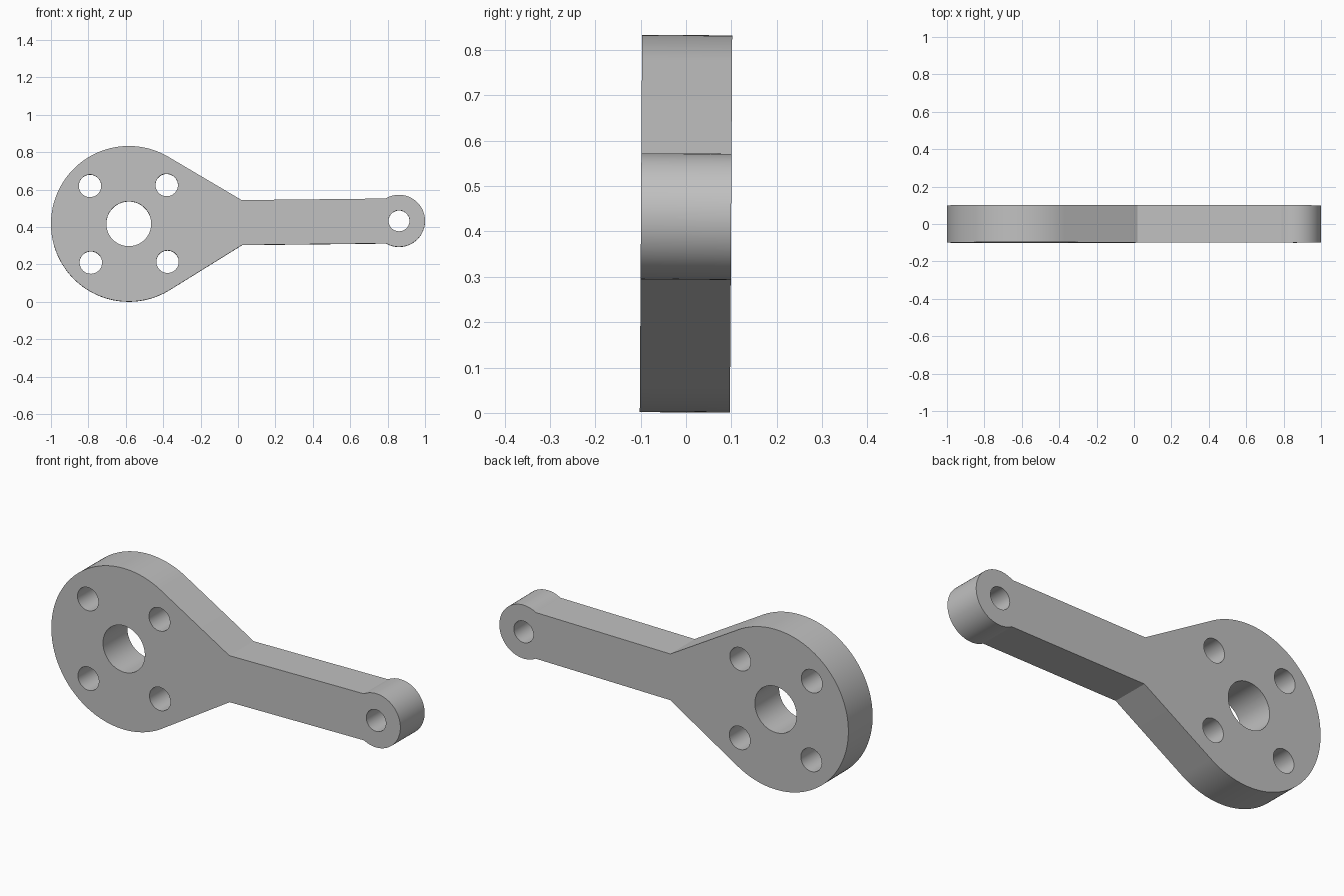
import bpy
import bmesh
from math import acos, asin, atan2, cos, hypot, pi, radians, sin
from mathutils import Matrix

HUB_R, TIP_R, TIP_X = 0.416, 0.139, 1.445
ARM_X, ARM_HALF, HALF_DEPTH = 0.605, 0.12, 0.0995

cube = bpy.data.objects.get("Cube")
if cube:
    bpy.data.objects.remove(cube, do_unlink=True)

metal = bpy.data.materials.new("plain grey metal")
colour = (0.53, 0.53, 0.53, 1)
metal.diffuse_color = colour
metal.use_nodes = True
metal.node_tree.nodes["Principled BSDF"].inputs["Base Color"].default_value = colour


def arc(cx, radius, start, end, steps):
    """Points on an arc centred on the part's long axis."""
    angles = [start + (end - start) * i / steps for i in range(steps + 1)]
    return [(cx + radius * cos(a), radius * sin(a)) for a in angles]


def add_prism(bm, outline, half):
    """Extrude a closed x-z outline symmetrically through y."""
    face = bm.faces.new([bm.verts.new((x, -half, z)) for x, z in outline])
    new = bmesh.ops.extrude_face_region(bm, geom=[face])["geom"]
    verts = [v for v in new if isinstance(v, bmesh.types.BMVert)]
    bmesh.ops.translate(bm, verts=verts, vec=(0, 2 * half, 0))


def make_object(name, bm):
    bmesh.ops.recalc_face_normals(bm, faces=bm.faces)
    mesh = bpy.data.meshes.new(name)
    bm.to_mesh(mesh)
    bm.free()
    mesh.materials.append(metal)
    obj = bpy.data.objects.new(name, mesh)
    bpy.context.collection.objects.link(obj)
    return obj


# Lever outline: round hub, tangent flanks, straight arm, round tip
tangent = atan2(ARM_HALF, ARM_X) + acos(HUB_R / hypot(ARM_X, ARM_HALF))
tip_angle = pi - asin(ARM_HALF / TIP_R)
outline = arc(0, HUB_R, tangent, 2 * pi - tangent, 96)
outline.append((ARM_X, -ARM_HALF))
outline += arc(TIP_X, TIP_R, -tip_angle, tip_angle, 56)
outline.append((ARM_X, ARM_HALF))
bm = bmesh.new()
add_prism(bm, outline, HALF_DEPTH)
lever = make_object("lever_arm", bm)

# Through holes: central bore, four bolt holes and tip hole
holes = [(0, 0, 0.12), (TIP_X, 0, 0.056)]
holes += [(sx * 0.205, sz * 0.205, 0.06) for sx in (-1, 1) for sz in (-1, 1)]
bm = bmesh.new()
for x, z, radius in holes:
    circle = arc(x, radius, 0, 2 * pi, 48)[:-1]
    add_prism(bm, [(px, pz + z) for px, pz in circle], 0.3)
cutter = make_object("hole_cutter", bm)
cutter.hide_render = True

cut = lever.modifiers.new("holes", "BOOLEAN")
cut.operation = "DIFFERENCE"
cut.solver = "EXACT"
cut.object = cutter

bpy.ops.object.select_all(action="DESELECT")
lever.select_set(True)
bpy.context.view_layer.objects.active = lever
bpy.ops.object.modifier_apply(modifier=cut.name)
bpy.data.objects.remove(cutter, do_unlink=True)

# Place the lever with its slight lean
lever.data.transform(
    Matrix.Translation((-0.584, 0, 0.417))
    @ Matrix.Rotation(radians(-0.35), 4, "X")
    @ Matrix.Rotation(radians(-0.63), 4, "Y")
)
bpy.ops.object.shade_smooth_by_angle(angle=radians(25))
